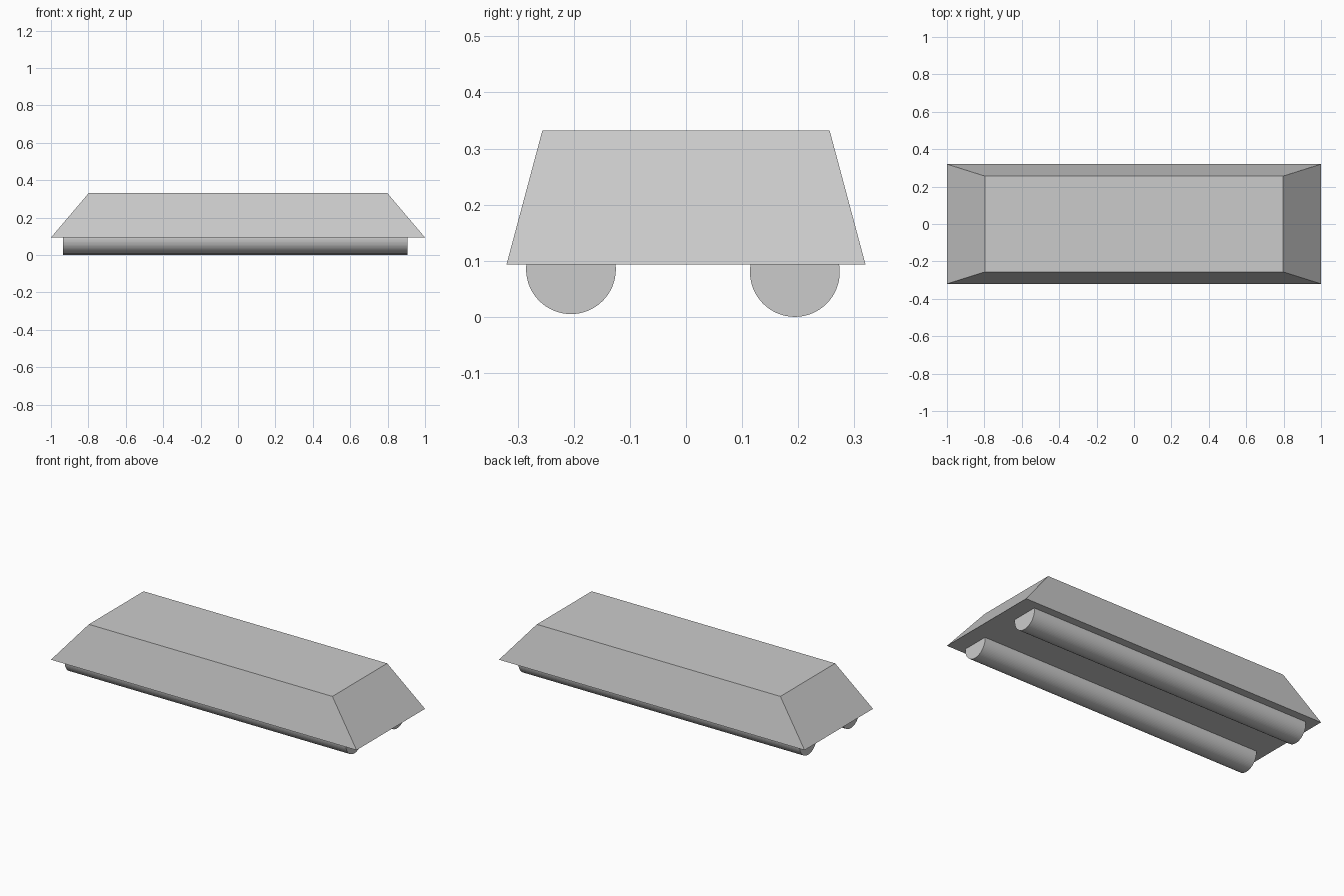
import bpy, bmesh, math
from mathutils import Matrix

if "Cube" in bpy.data.objects:
    bpy.data.objects.remove(bpy.data.objects["Cube"])


def add_object(name, bm):
    bmesh.ops.recalc_face_normals(bm, faces=bm.faces)
    mesh = bpy.data.meshes.new(name)
    bm.to_mesh(mesh)
    bm.free()
    obj = bpy.data.objects.new(name, mesh)
    bpy.context.collection.objects.link(obj)
    return obj


# Tapered body: a box whose top face is narrowed
def tapered_body(name, bottom, top, z0, z1):
    bm = bmesh.new()
    bmesh.ops.create_cube(bm, size=2)
    for v in bm.verts:
        (hx, hy), z = (top, z1) if v.co.z > 0 else (bottom, z0)
        v.co = (v.co.x * hx, v.co.y * hy, z)
    return add_object(name, bm)


# Round runner lying along x, partly sunk into the body
def runner(name, y, z, radius=0.08, x0=-0.935, x1=0.905):
    bm = bmesh.new()
    place = Matrix.Translation(((x0 + x1) / 2, y, z)) @ Matrix.Rotation(math.pi / 2, 4, 'Y')
    bmesh.ops.create_cone(bm, cap_ends=True, segments=64, radius1=radius,
                          radius2=radius, depth=x1 - x0, matrix=place)
    return add_object(name, bm)


tapered_body("body", (1.0, 0.32), (0.797, 0.256), 0.093, 0.332)
runner("front_runner", -0.205, 0.085)
runner("back_runner", 0.194, 0.08)
